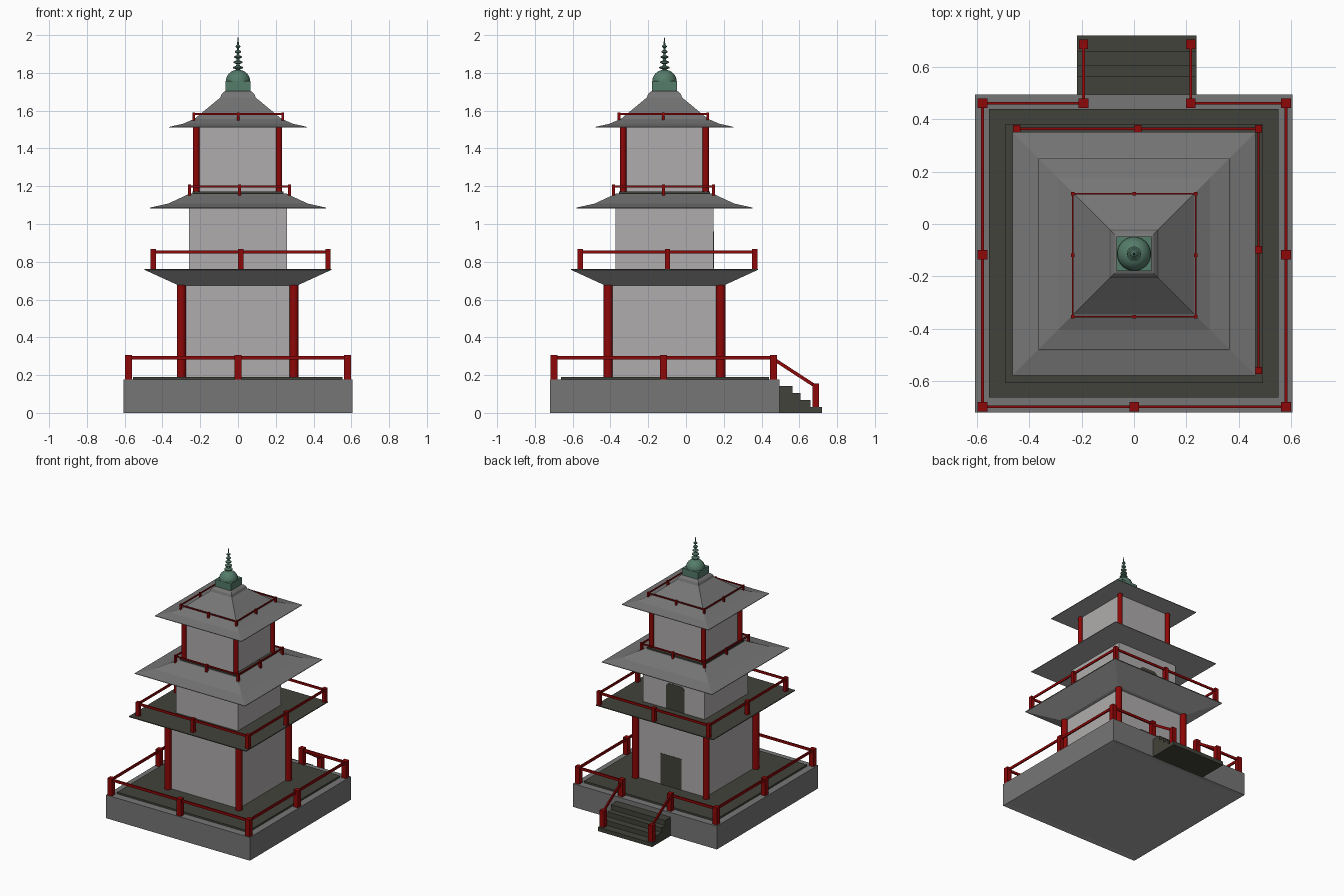
import bpy, bmesh, math
from mathutils import Vector, Matrix

if "Cube" in bpy.data.objects:
    bpy.data.objects.remove(bpy.data.objects["Cube"])

CY = -0.114  # tower axis


def material(name, r, g, b):
    m = bpy.data.materials.new(name)
    m.use_nodes = True
    m.diffuse_color = (r, g, b, 1)
    node = next(n for n in m.node_tree.nodes if n.type == 'BSDF_PRINCIPLED')
    node.inputs["Base Color"].default_value = (r, g, b, 1)
    node.inputs["Roughness"].default_value = 0.8
    return m


STONE = material("grey stone", 0.18, 0.18, 0.18)
SOFFIT = material("pale underside", 0.385, 0.395, 0.385)
WALL = material("pale plaster", 0.435, 0.415, 0.418)
DARK = material("dark olive floor", 0.055, 0.055, 0.043)
RED = material("red timber", 0.27, 0.002, 0.002)
GREEN = material("green bronze", 0.09, 0.2, 0.145)


def finish(name, bm, mat):
    bmesh.ops.recalc_face_normals(bm, faces=bm.faces)
    mesh = bpy.data.meshes.new(name)
    bm.to_mesh(mesh)
    bm.free()
    mesh.materials.append(mat)
    obj = bpy.data.objects.new(name, mesh)
    bpy.context.collection.objects.link(obj)
    return obj


def pale_below(obj):
    """Give every downward face the underside colour."""
    obj.data.materials.append(SOFFIT)
    for p in obj.data.polygons:
        if p.normal.z < -0.1:
            p.material_index = 1


def smooth(obj):
    bpy.ops.object.select_all(action='DESELECT')
    obj.select_set(True)
    bpy.context.view_layer.objects.active = obj
    bpy.ops.object.shade_smooth_by_angle(angle=math.radians(35))


def add_box(bm, lo, hi):
    lo, hi = Vector(lo), Vector(hi)
    size = Matrix.Diagonal((*(hi - lo), 1))
    return bmesh.ops.create_cube(bm, size=1, matrix=Matrix.Translation((lo + hi) / 2) @ size)


def add_bar(bm, a, b, width, height):
    a, b = Vector(a), Vector(b)
    d = b - a
    turn = d.to_track_quat('Z', 'Y').to_matrix().to_4x4()
    size = Matrix.Diagonal((width, height, d.length, 1))
    bmesh.ops.create_cube(bm, size=1, matrix=Matrix.Translation((a + b) / 2) @ turn @ size)


def box(name, lo, hi, mat):
    bm = bmesh.new()
    add_box(bm, lo, hi)
    return finish(name, bm, mat)


def block(name, half, z0, z1, mat):
    return box(name, (-half, CY - half, z0), (half, CY + half, z1), mat)


def turned(name, profile, sides, mat):
    """Stack of regular rings from (half width, height) pairs; four sides gives a square."""
    bm = bmesh.new()
    grow = math.sqrt(2) if sides == 4 else 1
    rings = []
    for r, z in profile:
        ring = []
        for i in range(sides):
            a = 2 * math.pi * (i + 0.5) / sides
            ring.append(bm.verts.new((r * grow * math.cos(a), CY + r * grow * math.sin(a), z)))
        rings.append(ring)
    for low, up in zip(rings, rings[1:]):
        for i in range(sides):
            j = (i + 1) % sides
            bm.faces.new((low[i], low[j], up[j], up[i]))
    bm.faces.new(rings[0])
    bm.faces.new(rings[-1])
    return finish(name, bm, mat)


def columns(name, half, radius, z0, z1):
    bm = bmesh.new()
    for sx in (-1, 1):
        for sy in (-1, 1):
            bmesh.ops.create_cone(
                bm, cap_ends=True, segments=16, radius1=radius, radius2=radius, depth=z1 - z0,
                matrix=Matrix.Translation((sx * half - 0.002, CY + sy * half, (z0 + z1) / 2)))
    smooth(finish(name, bm, RED))


def railing(name, cx, cy, half, z0, z1, post, width, height, gap=None):
    """Square railing with corner and middle posts; gap opens the back between two x values."""
    bm = bmesh.new()
    zr = z1 - height * 0.85
    spots = [(cx + i * half, cy + j * half) for i in (-1, 0, 1) for j in (-1, 0, 1) if i or j]
    x0, x1, y0, y1 = cx - half, cx + half, cy - half, cy + half
    runs = [(x0, y0, x1, y0), (x0, y0, x0, y1), (x1, y0, x1, y1)]
    if gap:
        spots.remove((cx, y1))
        spots += [(gap[0], y1), (gap[1], y1)]
        runs += [(x0, y1, gap[0], y1), (gap[1], y1, x1, y1)]
    else:
        runs.append((x0, y1, x1, y1))
    for x, y in spots:
        add_box(bm, (x - post / 2, y - post / 2, z0), (x + post / 2, y + post / 2, z1))
    for ax, ay, bx, by in runs:
        add_bar(bm, (ax, ay, zr), (bx, by, zr), width, height)
    finish(name, bm, RED)


# Base with a shallow sunk panel underneath, and entrance floor
bm = bmesh.new()
add_box(bm, (-0.607, -0.721, 0), (0.605, 0.495, 0.177))
bm.normal_update()
bottom = [f for f in bm.faces if f.normal.z < -0.9]
bmesh.ops.inset_individual(bm, faces=bottom, thickness=0.055, depth=-0.004)
pale_below(finish("base", bm, STONE))
box("base_floor", (-0.555, -0.663, 0.17), (0.552, 0.44, 0.19), DARK)

# Back stairs, one slab per step
bm = bmesh.new()
z = 0
for top, end in ((0.03, 0.72), (0.067, 0.66), (0.104, 0.607), (0.142, 0.563)):
    add_box(bm, (-0.218, 0.49, z), (0.238, end, top))
    z = top
finish("back_stairs", bm, DARK)

# Stair handrails
GAP = (-0.193, 0.217)
bm = bmesh.new()
for x in GAP:
    add_box(bm, (x - 0.018, 0.669, 0.015), (x + 0.018, 0.705, 0.155))
    add_bar(bm, (x, 0.464, 0.285), (x, 0.687, 0.14), 0.01, 0.018)
finish("stair_handrails", bm, RED)
railing("base_railing", 0.001, -0.118, 0.58, 0.175, 0.307, 0.037, 0.01, 0.019, GAP)

# First storey with balcony
block("first_storey_walls", 0.288, 0.185, 0.69, WALL)
columns("first_storey_columns", 0.298, 0.024, 0.185, 0.69)
pale_below(turned("balcony_soffit", [(0.315, 0.675), (0.494, 0.757)], 4, STONE))
block("balcony_floor", 0.494, 0.757, 0.763, DARK)
railing("balcony_railing", 0.014, -0.098, 0.462, 0.76, 0.867, 0.028, 0.008, 0.018)

# Second storey and its roof
block("second_storey_walls", 0.26, 0.76, 1.1, WALL)
pale_below(turned("second_roof", [(0.465, 1.083), (0.465, 1.087), (0.37, 1.108), (0.29, 1.145),
                                  (0.255, 1.162)], 4, STONE))
block("third_storey_floor", 0.24, 1.15, 1.172, DARK)
railing("third_storey_railing", 0.007, -0.12, 0.265, 1.15, 1.208, 0.016, 0.007, 0.011)

# Third storey and top roof
block("third_storey_walls", 0.212, 1.165, 1.515, WALL)
columns("third_storey_columns", 0.219, 0.017, 1.165, 1.515)
pale_below(turned("top_roof", [(0.365, 1.51), (0.365, 1.514), (0.29, 1.531), (0.23, 1.557), (0.18, 1.598),
                               (0.093, 1.67), (0.087, 1.688), (0.075, 1.7), (0.066, 1.704)], 4, STONE))
railing("top_roof_railing", 0.001, -0.12, 0.235, 1.545, 1.59, 0.014, 0.006, 0.009)

# Back doors as thin plates, the upper one with clipped corners
for name, wall_y, z0, z1, cx, half, clip in (
        ("first_storey_door", CY + 0.288, 0.19, 0.425, 0.004, 0.088, 0.003),
        ("second_storey_door", CY + 0.26, 0.764, 0.96, -0.012, 0.078, 0.02)):
    bm = bmesh.new()
    outline = [(-half, z0), (half, z0), (half, z1 - clip), (half - clip, z1),
               (clip - half, z1), (-half, z1 - clip)]
    face = bm.faces.new([bm.verts.new((cx + x, wall_y - 0.001, z)) for x, z in outline])
    out = bmesh.ops.extrude_face_region(bm, geom=[face])
    moved = [v for v in out["geom"] if isinstance(v, bmesh.types.BMVert)]
    bmesh.ops.translate(bm, verts=moved, vec=(0, 0.004, 0))
    finish(name, bm, DARK)

# Finial: square plinth, dome and ringed spire
block("finial_plinth", 0.066, 1.695, 1.757, GREEN)
dome = [(0.065 * math.cos(a), 1.757 + 0.06 * math.sin(a)) for a in (i * math.pi / 14 for i in range(7))]
spire = [(0.012, 1.812)]
for i in range(5):
    zc, r = 1.828 + 0.028 * i, 0.028 - 0.0038 * i
    spire += [(r * 0.35, zc - 0.01), (r, zc - 0.003), (r, zc + 0.003), (r * 0.35, zc + 0.01)]
spire += [(0.004, 1.965), (0.001, 1.99)]
smooth(turned("finial_dome", dome, 20, GREEN))
smooth(turned("finial_spire", spire, 20, GREEN))
